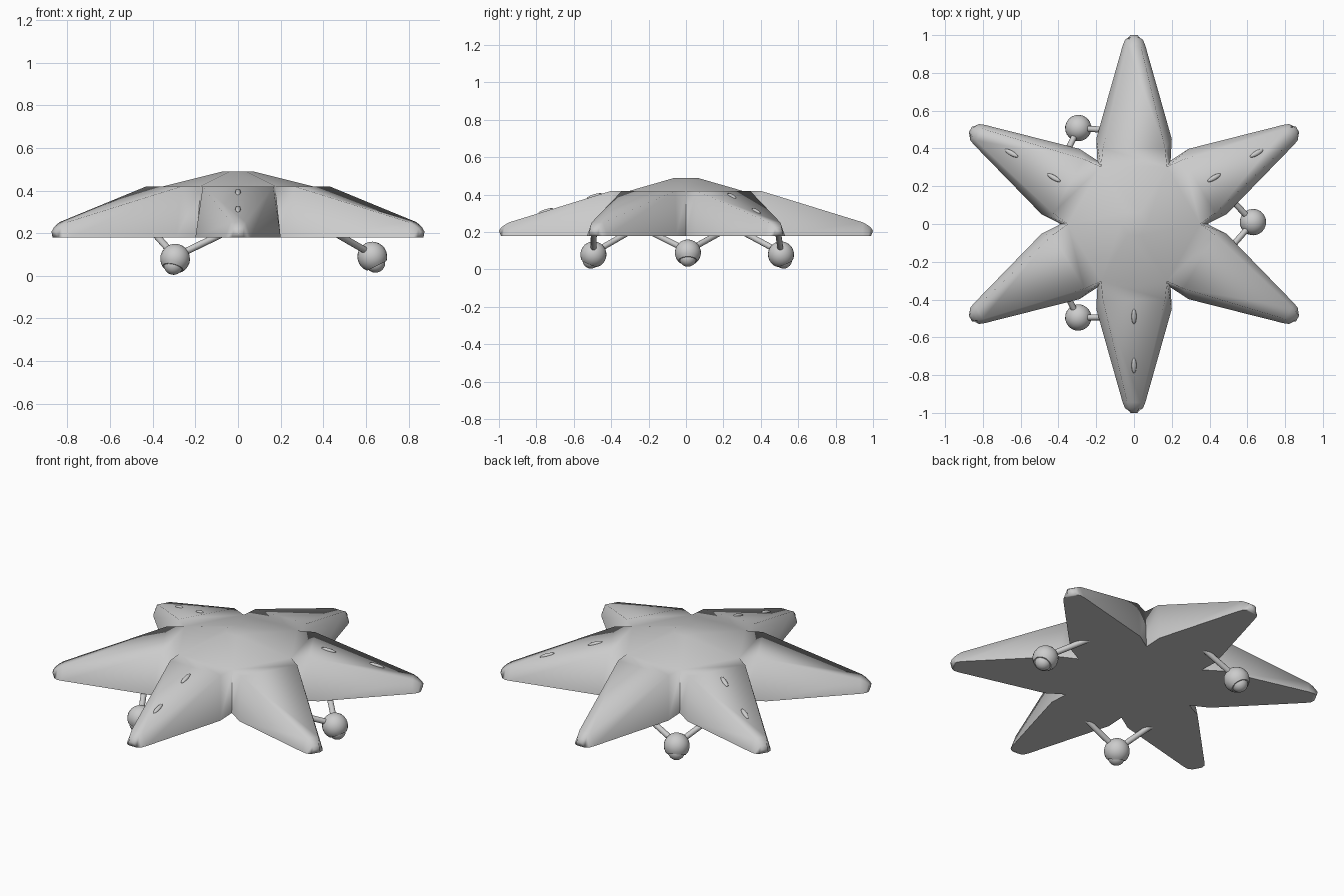
import bpy, bmesh, math
from mathutils import Vector, Matrix

if "Cube" in bpy.data.objects:
    bpy.data.objects.remove(bpy.data.objects["Cube"])


def finish(bm, name, angle):
    bmesh.ops.recalc_face_normals(bm, faces=bm.faces)
    me = bpy.data.meshes.new(name)
    bm.to_mesh(me)
    bm.free()
    ob = bpy.data.objects.new(name, me)
    bpy.context.collection.objects.link(ob)
    bpy.ops.object.select_all(action='DESELECT')
    ob.select_set(True)
    bpy.context.view_layer.objects.active = ob
    bpy.ops.object.shade_smooth_by_angle(angle=math.radians(angle))
    return ob


def polar(r, a, z, s=0.0):
    """Point at distance r along heading a, shifted s sideways."""
    return Vector((r * math.cos(a) - s * math.sin(a), r * math.sin(a) + s * math.cos(a), z))


# Star hull: hexagonal dome with six tapering arms and a flat underside
bm = bmesh.new()
step = math.pi / 3
ring = lambda r, z: [bm.verts.new(polar(r, i * step, z)) for i in range(6)]
crown, rim, base = ring(0.07, 0.49), ring(0.35, 0.42), ring(0.388, 0.18)
bm.faces.new(crown)
bm.faces.new(base)
# stations along the arm: bottom r, bottom half width, top r, top half width, top z
stations = [(0.45, 0.20, 0.40, 0.165, 0.42),
            (0.945, 0.06, 0.945, 0.036, 0.252),
            (0.975, 0.048, 0.97, 0.028, 0.238),
            (0.99, 0.026, 0.988, 0.02, 0.224)]
for i in range(6):
    j, a = (i + 1) % 6, (i + 0.5) * step
    bm.faces.new((crown[i], crown[j], rim[j], rim[i]))
    prev = [base[i], rim[i], rim[j], base[j]]
    for rb, wb, rt, wt, zt in stations:
        cur = [bm.verts.new(polar(rb, a, 0.18, -wb)), bm.verts.new(polar(rt, a, zt, -wt)),
               bm.verts.new(polar(rt, a, zt, wt)), bm.verts.new(polar(rb, a, 0.18, wb))]
        for k in range(4):
            m = (k + 1) % 4
            bm.faces.new((prev[k], prev[m], cur[m], cur[k]))
        prev = cur
    # blunt rounded nose
    nose = [bm.verts.new(polar(1.0, a, 0.207, s)) for s in (-0.018, 0.018)]
    bm.faces.new((prev[0], prev[1], nose[0]))
    bm.faces.new((prev[1], prev[2], nose[1], nose[0]))
    bm.faces.new((prev[2], prev[3], nose[1]))
    bm.faces.new((prev[3], prev[0], nose[0], nose[1]))
finish(bm, "star_hull", 85)

# Small oval lamps on every second arm
slope = math.atan2(0.168, 0.545)
for n, deg in enumerate((-90, 30, 150)):
    a = math.radians(deg)
    for m, r in enumerate((0.49, 0.75)):
        bm = bmesh.new()
        z = 0.42 - (r - 0.40) * math.tan(slope)
        mat = (Matrix.Translation(polar(r, a, z)) @ Matrix.Rotation(a, 4, 'Z')
               @ Matrix.Rotation(slope, 4, 'Y') @ Matrix.Diagonal((0.042, 0.013, 0.010, 1)))
        bmesh.ops.create_uvsphere(bm, u_segments=16, v_segments=8, radius=1, matrix=mat)
        finish(bm, f"arm_lamp_{n}_{m}", 60)


# Landing gear: ball pods with a recessed foot ball, each on two struts
def strut(p, q, name):
    bm = bmesh.new()
    d = q - p
    mat = Matrix.Translation((p + q) / 2) @ d.to_track_quat('Z', 'Y').to_matrix().to_4x4()
    bmesh.ops.create_cone(bm, cap_ends=True, segments=12, radius1=0.016, radius2=0.016,
                          depth=d.length, matrix=mat)
    finish(bm, name, 40)


pods = [(0, Vector((0.63, 0.01, 0.09))),
        (120, Vector((-0.295, 0.508, 0.08))),
        (240, Vector((-0.295, -0.495, 0.08)))]
for n, (deg, c) in enumerate(pods):
    a = math.radians(deg)
    axis = polar(0.45, a, -0.9).normalized()
    tilt = axis.to_track_quat('Z', 'Y').to_matrix().to_4x4()
    # shell: sphere profile with the open lower end turned inward
    prof = [(0.07 * math.sin(t), -0.07 * math.cos(t))
            for t in (math.radians(k * 134 / 10) for k in range(11))]
    prof += [(0.044, 0.048), (0.042, 0.03)]
    bm = bmesh.new()
    vs = [bm.verts.new((x, 0, z)) for x, z in prof]
    es = [bm.edges.new(e) for e in zip(vs, vs[1:])]
    bmesh.ops.spin(bm, geom=vs + es, cent=(0, 0, 0), axis=(0, 0, 1),
                   angle=2 * math.pi, steps=20, use_duplicate=False)
    bmesh.ops.remove_doubles(bm, verts=bm.verts, dist=1e-4)
    bmesh.ops.transform(bm, matrix=Matrix.Translation(c) @ tilt, verts=bm.verts)
    finish(bm, f"pod_shell_{n}", 40)
    bm = bmesh.new()
    bmesh.ops.create_uvsphere(bm, u_segments=20, v_segments=12, radius=0.046,
                              matrix=Matrix.Translation(c + axis * 0.033) @ tilt)
    finish(bm, f"foot_ball_{n}", 60)
    for m, s in enumerate((-0.18, 0.18)):
        strut(c + Vector((0, 0, 0.01)), polar(0.465, a, 0.195, s), f"gear_strut_{n}_{m}")
